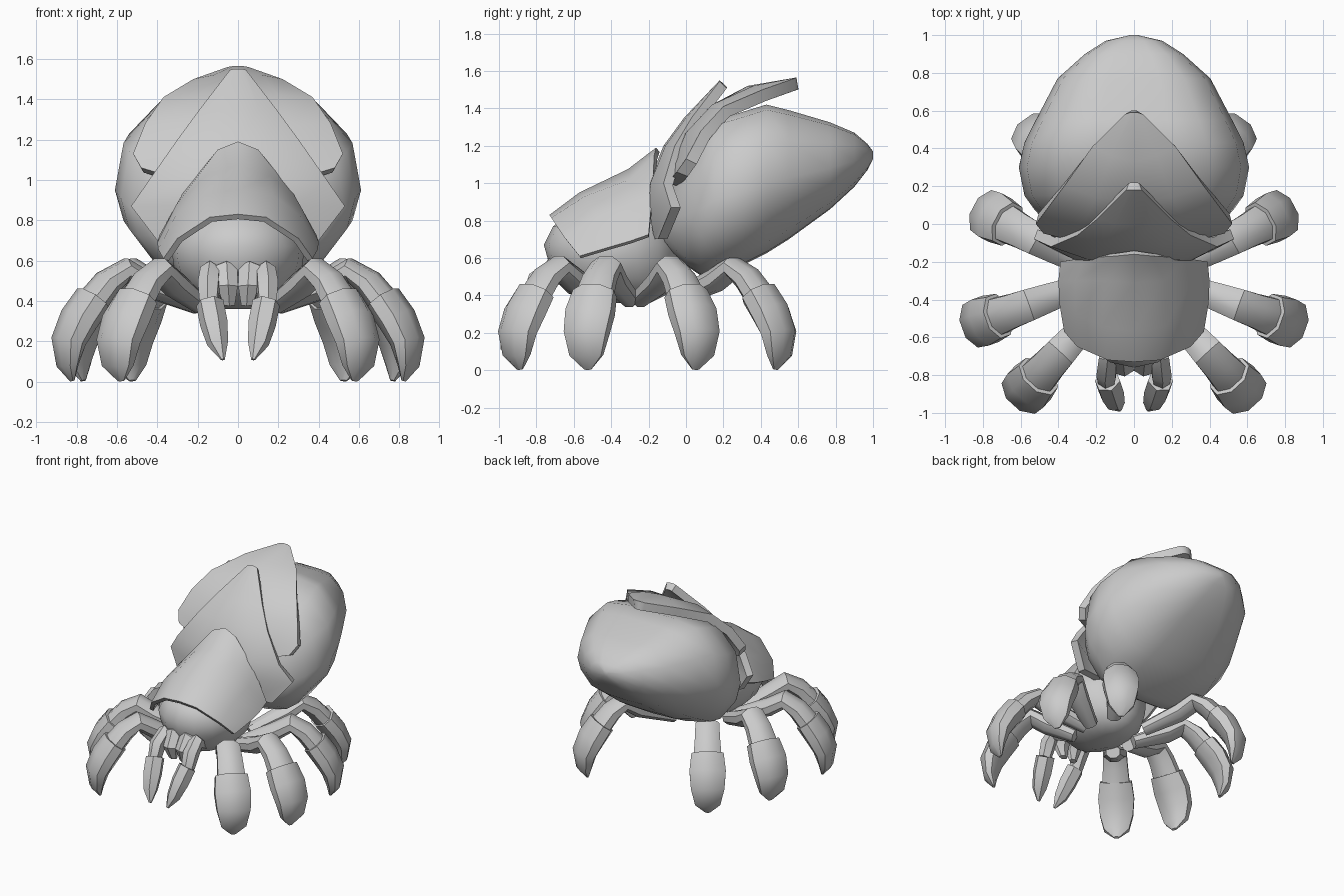
import bpy, bmesh, math
from mathutils import Vector

if "Cube" in bpy.data.objects:
    bpy.data.objects.remove(bpy.data.objects["Cube"])

grey = bpy.data.materials.new("plain grey")
grey.diffuse_color = (0.6, 0.6, 0.6, 1)
grey.use_nodes = True
grey.node_tree.nodes["Principled BSDF"].inputs["Base Color"].default_value = grey.diffuse_color


def finish(name, bm, angle=35, thickness=0):
    me = bpy.data.meshes.new(name)
    bm.to_mesh(me)
    bm.free()
    me.materials.append(grey)
    ob = bpy.data.objects.new(name, me)
    bpy.context.collection.objects.link(ob)
    bpy.ops.object.select_all(action='DESELECT')
    ob.select_set(True)
    bpy.context.view_layer.objects.active = ob
    if thickness:
        mod = ob.modifiers.new("thickness", 'SOLIDIFY')
        mod.thickness = thickness
        mod.offset = -1
        bpy.ops.object.modifier_apply(modifier=mod.name)
    bpy.ops.object.shade_smooth_by_angle(angle=math.radians(angle))
    return ob


def loft(name, rings, angle=35):
    """Closed skin through rings of equal point count."""
    bm = bmesh.new()
    vs = [[bm.verts.new(p) for p in ring] for ring in rings]
    n = len(vs[0])
    for a, b in zip(vs, vs[1:]):
        for i in range(n):
            j = (i + 1) % n
            bm.faces.new((a[i], a[j], b[j], b[i]))
    bm.faces.new(vs[0])
    bm.faces.new(vs[-1])
    bmesh.ops.recalc_face_normals(bm, faces=bm.faces)
    return finish(name, bm, angle)


def plate(name, rows, thickness):
    """Shell from half rows (centre to edge), mirrored across x = 0."""
    bm = bmesh.new()
    vs = []
    for row in rows:
        full = [(-x, y, z) for x, y, z in reversed(row[1:])] + list(row)
        vs.append([bm.verts.new(p) for p in full])
    for a, b in zip(vs, vs[1:]):
        for i in range(len(a) - 1):
            bm.faces.new((a[i], a[i + 1], b[i + 1], b[i]))
    finish(name, bm, 40, thickness)


def limb(name, stations, sides=8):
    """Tube through (centre, half thickness, half width) stations."""
    pts = [Vector(s[0]) for s in stations]
    across = Vector((0, 0, 1)).cross(pts[-1] - pts[0]).normalized()
    rings = []
    for k, (c, t, w) in enumerate(stations):
        tangent = (pts[min(k + 1, len(pts) - 1)] - pts[max(k - 1, 0)]).normalized()
        up = tangent.cross(across).normalized()
        ring = []
        for i in range(sides):
            a = 2 * math.pi * (i + 0.5) / sides
            ring.append(pts[k] + across * w * 1.08 * math.cos(a) + up * t * 1.08 * math.sin(a))
        rings.append(ring)
    loft(name, rings, 40)


# Abdomen: one cross-section scaled along y (bottom, top, half width)
half = [(.34, 1.0), (.66, .93), (.93, .52), (1, -.05), (.93, -.42), (.70, -.85), (.36, -.98)]
section = [(0, 1)] + half + [(0, -1)] + [(-u, v) for u, v in reversed(half)]
rings = []
for y, lo, hi, w in [(-.13, .68, .90, .22), (0, .56, 1.13, .46), (.08, .505, 1.25, .53),
                     (.15, .52, 1.335, .58), (.3, .56, 1.38, .61), (.43, .625, 1.42, .58),
                     (.55, .70, 1.39, .52), (.77, .86, 1.325, .405), (.9, .98, 1.27, .26),
                     (.97, 1.07, 1.21, .15), (1.0, 1.13, 1.17, .02)]:
    rings.append([(u * w, y, (lo + hi) / 2 + v * (hi - lo) / 2) for u, v in section])
loft("abdomen", rings, 50)

# Front body: z, centre y, half width, half depth
rings = []
for z, yc, rx, ry in [(.36, -.34, .09, .15), (.41, -.36, .20, .27), (.49, -.38, .28, .33),
                      (.58, -.39, .32, .345), (.67, -.40, .33, .36), (.77, -.39, .29, .32),
                      (.87, -.35, .20, .22), (.95, -.30, .10, .12)]:
    rings.append([(rx * math.cos(i * math.pi / 8), yc + ry * math.sin(i * math.pi / 8), z)
                  for i in range(16)])
loft("front_body", rings, 50)

# Head shield, front row to rear row
plate("head_shield", [
    [(0, -.73, .83), (.14, -.72, .815), (.30, -.65, .71), (.37, -.57, .61)],
    [(0, -.57, .95), (.17, -.54, .93), (.31, -.48, .82), (.395, -.42, .655)],
    [(0, -.31, 1.075), (.16, -.30, 1.02), (.31, -.30, .87), (.40, -.30, .69)],
    [(0, -.16, 1.19), (.10, -.17, 1.15), (.27, -.18, .94), (.39, -.20, .725)]], .03)

# Back plates, bottom row to top row
plate("front_back_plate", [
    [(0, -.17, .70), (.22, -.17, .70), (.40, -.15, .70)],
    [(0, -.21, .87), (.29, -.20, .87), (.53, -.08, .87)],
    [(0, -.20, 1.0), (.24, -.19, 1.0), (.44, -.12, 1.0)],
    [(0, -.12, 1.2), (.16, -.11, 1.2), (.30, -.06, 1.2)],
    [(0, -.01, 1.35), (.10, 0, 1.35), (.19, .03, 1.35)],
    [(0, .18, 1.55), (.02, .18, 1.55), (.04, .18, 1.545)]], .055)
plate("rear_back_plate", [
    [(0, -.10, 1.0), (.28, -.10, 1.0), (.48, -.05, 1.06)],
    [(0, -.08, 1.1), (.30, -.07, 1.1), (.52, .0, 1.13)],
    [(0, -.03, 1.24), (.27, 0, 1.27), (.46, .08, 1.28)],
    [(0, .12, 1.40), (.20, .14, 1.42), (.37, .20, 1.41)],
    [(0, .33, 1.52), (.12, .36, 1.52), (.22, .41, 1.50)],
    [(0, .59, 1.565), (.02, .59, 1.565), (.05, .58, 1.56)]], .065)

# Legs: base and outermost point of each
legs = [((.18, -.45), (.65, -.965)), ((.20, -.30), (.92, -.56)),
        ((.20, -.25), (.86, .10)), ((.14, -.06), (.585, .565))]
for side, label in ((1, "right"), (-1, "left")):
    for k, (base, outer) in enumerate(legs, 1):
        b = Vector((side * base[0], base[1], 0))
        o = Vector((side * outer[0], outer[1], 0))
        inward = (b - o).normalized()
        reach = (b - o).length

        def at(d, z):
            return o + inward * d + Vector((0, 0, z))
        limb(f"{label}_upper_leg_{k}", [
            (at(reach, .38), .045, .05), (at(.50, .48), .06, .075), (at(.385, .55), .06, .085),
            (at(.29, .49), .065, .09), (at(.205, .39), .07, .10)])
        limb(f"{label}_lower_leg_{k}", [
            (at(.215, .41), .085, .115), (at(.14, .31), .085, .13), (at(.085, .20), .075, .12),
            (at(.08, .08), .045, .09), (at(.105, .005), .01, .02)])

    # Jaws and feelers
    def p(x, y, z):
        return (side * x, y, z)
    limb(f"{label}_jaw", [(p(.06, -.62, .55), .05, .06), (p(.06, -.71, .55), .05, .06),
                          (p(.055, -.76, .47), .045, .055), (p(.045, -.74, .38), .02, .03)], 6)
    limb(f"{label}_upper_feeler", [(p(.11, -.60, .47), .04, .04), (p(.14, -.72, .54), .055, .05),
                                   (p(.145, -.79, .48), .055, .055), (p(.145, -.83, .38), .045, .045)], 6)
    limb(f"{label}_lower_feeler", [(p(.14, -.83, .39), .06, .065), (p(.12, -.89, .29), .06, .065),
                                   (p(.10, -.945, .19), .045, .05), (p(.075, -.985, .11), .008, .01)], 6)
